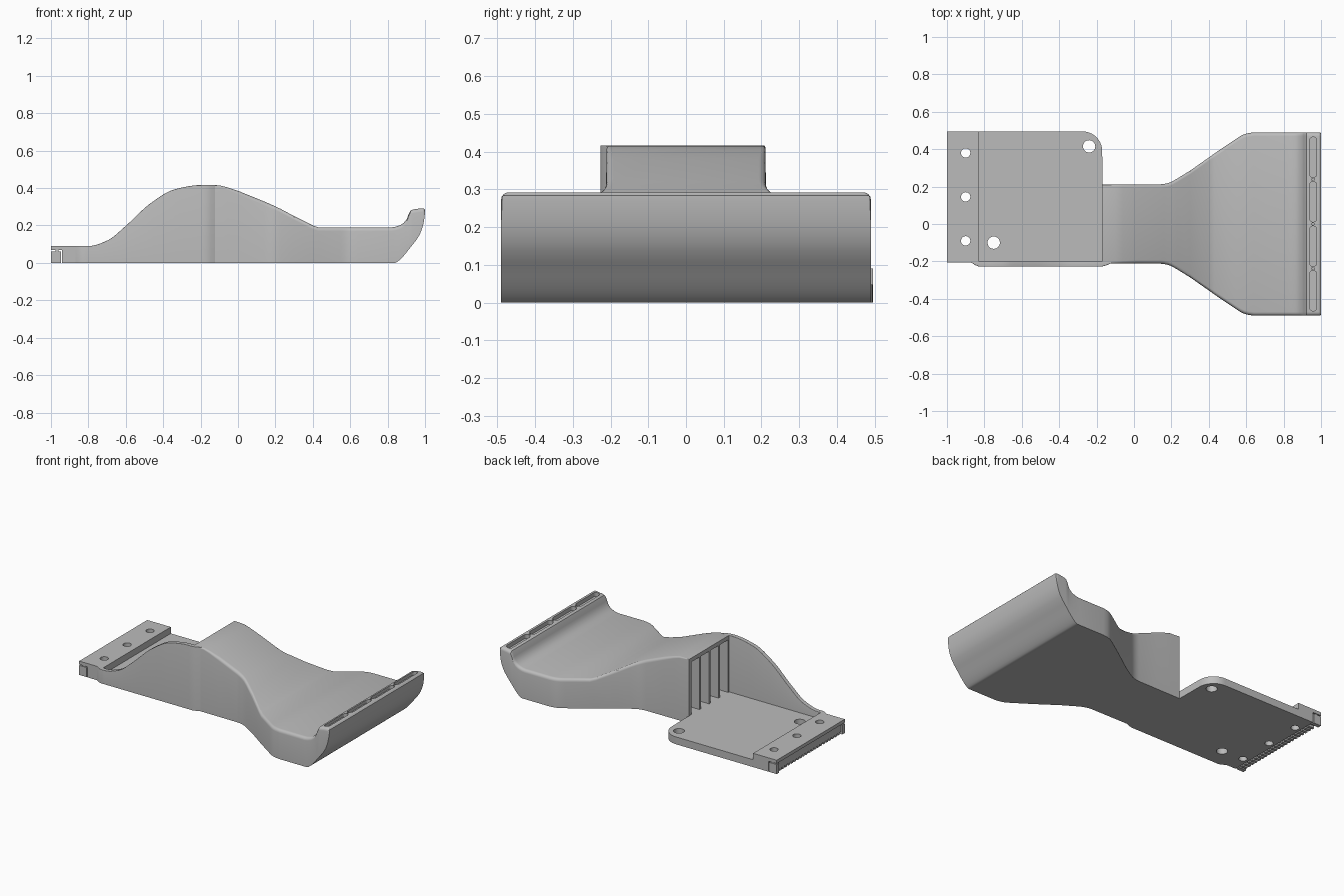
import bpy, bmesh, math

cube = bpy.data.objects.get("Cube")
if cube:
    bpy.data.objects.remove(cube, do_unlink=True)

grey = bpy.data.materials.new("plain grey")
grey.use_nodes = True
grey.diffuse_color = (0.5, 0.5, 0.5, 1)
grey.node_tree.nodes["Principled BSDF"].inputs["Base Color"].default_value = (0.5, 0.5, 0.5, 1)


def make(name, bm):
    bmesh.ops.recalc_face_normals(bm, faces=bm.faces[:])
    mesh = bpy.data.meshes.new(name)
    bm.to_mesh(mesh)
    bm.free()
    mesh.materials.append(grey)
    ob = bpy.data.objects.new(name, mesh)
    bpy.context.collection.objects.link(ob)
    return ob


def add_prism(bm, outline, z0, z1):
    low = [bm.verts.new((x, y, z0)) for x, y in outline]
    high = [bm.verts.new((x, y, z1)) for x, y in outline]
    bm.faces.new(low[::-1])
    bm.faces.new(high)
    for i in range(len(low)):
        j = (i + 1) % len(low)
        bm.faces.new((low[i], low[j], high[j], high[i]))


def rect(x0, x1, y0, y1):
    return [(x0, y0), (x1, y0), (x1, y1), (x0, y1)]


def arc(x, y, r, a0, a1, n):
    angles = [math.radians(a0 + (a1 - a0) * i / n) for i in range(n + 1)]
    return [(x + r * math.cos(a), y + r * math.sin(a)) for a in angles]


def disc(x, y, r):
    return arc(x, y, r, 0, 345, 23)


def stadium(x, y0, y1, r):
    return arc(x, y1 - r, r, 0, 180, 8) + arc(x, y0 + r, r, 180, 360, 8)


def solids(name, parts):
    bm = bmesh.new()
    for outline, z0, z1 in parts:
        add_prism(bm, outline, z0, z1)
    return make(name, bm)


def curve(points, x):
    """Smooth monotone reading of a height or width curve at x."""
    n = len(points)
    slope = [(points[i + 1][1] - points[i][1]) / (points[i + 1][0] - points[i][0]) for i in range(n - 1)]
    tangent = [slope[0]]
    for a, b in zip(slope, slope[1:]):
        tangent.append(2 * a * b / (a + b) if a * b > 0 else 0)
    tangent.append(slope[-1])
    x = min(max(x, points[0][0]), points[-1][0])
    i = max(k for k in range(n - 1) if points[k][0] <= x)
    h = points[i + 1][0] - points[i][0]
    t = (x - points[i][0]) / h
    return ((1 + 2 * t) * (1 - t) ** 2 * points[i][1] + t * (1 - t) ** 2 * h * tangent[i]
            + t * t * (3 - 2 * t) * points[i + 1][1] + t * t * (t - 1) * h * tangent[i + 1])


def loft(name, sections):
    """Skin cross-sections (x, y0, y1, z0, z1, top corner radius)."""
    bm = bmesh.new()
    rings = []
    for x, y0, y1, z0, z1, r in sections:
        ring = [(y0, z0), (y1, z0)]
        ring += arc(y1 - r, z1 - r, r, 0, 90, 4) + arc(y0 + r, z1 - r, r, 90, 180, 4)
        rings.append([bm.verts.new((x, y, z)) for y, z in ring])
    for a, b in zip(rings, rings[1:]):
        for i in range(len(a)):
            j = (i + 1) % len(a)
            bm.faces.new((a[i], a[j], b[j], b[i]))
    bm.faces.new(rings[0])
    bm.faces.new(rings[-1][::-1])
    return make(name, bm)


def cut(ob, cutter):
    cutter.hide_render = True
    mod = ob.modifiers.new("cut", "BOOLEAN")
    mod.operation = "DIFFERENCE"
    mod.solver = "EXACT"
    mod.object = cutter
    bpy.context.view_layer.objects.active = ob
    bpy.ops.object.modifier_apply(modifier=mod.name)
    bpy.data.objects.remove(cutter, do_unlink=True)


def smooth(ob):
    bpy.ops.object.select_all(action="DESELECT")
    ob.select_set(True)
    bpy.context.view_layer.objects.active = ob
    bpy.ops.object.shade_smooth_by_angle(angle=math.radians(28))


# Flared body with an upturned lip
top = [(-0.17, 0.416), (-0.1, 0.415), (-0.06, 0.405), (0.2, 0.302), (0.4, 0.2), (0.43, 0.19),
       (0.82, 0.19), (0.87, 0.203), (0.9, 0.23), (0.914, 0.265), (0.922, 0.28),
       (0.94, 0.286), (0.99, 0.292), (1, 0.284)]
bottom = [(-0.17, 0), (0.84, 0), (0.86, 0.012), (0.93, 0.093), (0.965, 0.14),
          (0.985, 0.185), (0.996, 0.235), (1, 0.27)]
width = [(-0.17, 0.21), (0.14, 0.212), (0.18, 0.218), (0.23, 0.242), (0.55, 0.458),
         (0.59, 0.48), (0.64, 0.49), (0.99, 0.49), (1, 0.487)]
stations = sorted({p[0] for p in top + bottom + width}
                  | {0.01, 0.16, 0.2, 0.3, 0.57, 0.61, 0.85, 0.885, 0.907, 0.95, 0.975, 0.992})
sections = []
for x in stations:
    w, z0, z1 = curve(width, x), curve(bottom, x), curve(top, x)
    r = min(0.02, 0.004 + 0.08 * (x + 0.17), 0.4 * (z1 - z0))
    sections.append((x, -w, w, z0, z1, r))
body = loft("flared_body", sections)

# Long slots in the lip, with small round sockets between them
slots = [(stadium(0.958, y - 0.108, y + 0.108, 0.019), 0.265, 0.35)
         for y in (-0.357, -0.119, 0.119, 0.357)]
slots += [(disc(0.958, y, 0.007), 0.275, 0.35) for y in (-0.238, 0, 0.238)]
cut(body, solids("slot_cutter", slots))

# Ribbed pockets in the open end
pitch = 0.0975
pockets = [(rect(-0.3, -0.06, -0.19 + pitch * i, -0.19 + pitch * i + 0.085), 0.048, 0.39)
           for i in range(4)]
cut(body, solids("pocket_cutter", pockets))
smooth(body)

# Curved side wall rising to the body
rise = [(-0.87, 0.09), (-0.8, 0.09), (-0.7, 0.119), (-0.6, 0.198), (-0.47, 0.317),
        (-0.34, 0.393), (-0.2, 0.416), (-0.12, 0.416)]
side = [(-0.87, -0.206), (-0.83, -0.227), (-0.17, -0.227), (-0.12, -0.209)]
xs = [-0.87, -0.85] + [-0.83 + 0.66 * i / 28 for i in range(29)] + [-0.145, -0.12]
wall = loft("side_wall", [(x, curve(side, x), -0.2, 0, curve(rise, x), 0.002) for x in xs])
smooth(wall)

# Base plate with a rounded corner, and the raised mounting strip
plate_outline = [(-0.85, -0.205), (-0.165, -0.205)] + arc(-0.275, 0.39, 0.105, 0, 90, 10) + [(-0.85, 0.495)]
plate = solids("base_plate", [(plate_outline, 0, 0.048)])
strip = solids("mounting_strip", [(rect(-0.94, -0.83, -0.205, 0.495), 0, 0.09)])
lip = solids("strip_lip", [(rect(-1, -0.938, -0.205, 0.495), 0.068, 0.09)])
mount_holes = [(-0.9, y, 0.025) for y in (-0.09, 0.145, 0.38)]
plate_holes = [(-0.24, 0.415, 0.033), (-0.75, -0.1, 0.033)]
for ob, holes in ((plate, plate_holes), (strip, mount_holes)):
    cut(ob, solids("hole_cutter", [(disc(*h), -0.1, 0.2) for h in holes]))
    smooth(ob)

# Toothed edge under the lip, closed by a block at each end
solids("edge_bar", [(rect(-0.99, -0.947, -0.2, 0.49), 0.015, 0.061)])
solids("end_blocks", [(rect(-1, -0.946, y, y + 0.025), 0, 0.062) for y in (-0.205, 0.47)])
solids("edge_teeth", [(rect(-0.988, -0.95, -0.17 + 0.03 * i, -0.152 + 0.03 * i), 0, 0.02) for i in range(21)])
solids("edge_web", [(rect(-0.975, -0.96, -0.2, 0.49), 0.05, 0.07)])
